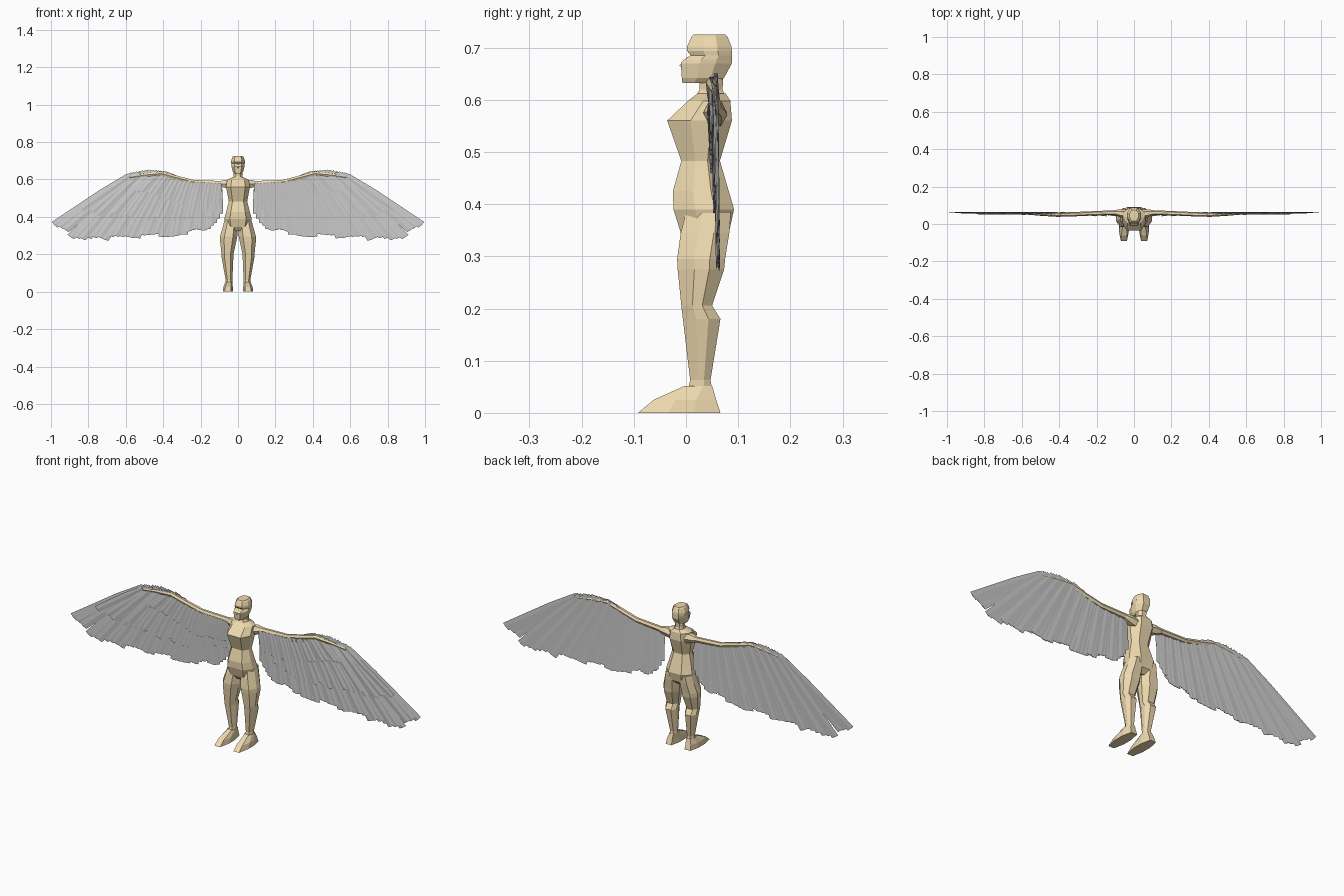
import bpy, random
from mathutils import Vector

random.seed(4)
skin = bpy.data.materials.new("tan")
skin.diffuse_color = (0.86, 0.70, 0.43, 1)


def make(name, verts, faces, mat=None, mirror=False):
    me = bpy.data.meshes.new(name)
    me.from_pydata(verts, [], faces)
    ob = bpy.data.objects.new(name, me)
    bpy.context.collection.objects.link(ob)
    if mat:
        me.materials.append(mat)
    if mirror:
        m = ob.modifiers.new("mirror", 'MIRROR')
        m.use_mirror_merge = False
    return ob


def skin_rings(rings):
    n = len(rings[0])
    verts = [p for r in rings for p in r]
    faces = [(k * n + i, k * n + (i + 1) % n, (k + 1) * n + (i + 1) % n, (k + 1) * n + i)
             for k in range(len(rings) - 1) for i in range(n)]
    faces.append(tuple(reversed(range(n))))
    faces.append(tuple(range(len(verts) - n, len(verts))))
    return verts, faces


def loft(name, rows, front=0.5, back=0.5, mirror=False):
    """Rows of z, centre x, half width, front y, back y -> eight-sided body"""
    rings = []
    for z, cx, w, f, b in rows:
        d = b - f
        half = [(front, f), (1, f + d * 0.36), (1, f + d * 0.68), (back, b)]
        pts = half + [(-u, y) for u, y in reversed(half)]
        rings.append([(cx + u * w, y, z) for u, y in pts])
    return make(name, *skin_rings(rings), skin, mirror)


# Torso, neck and head
loft("torso", [(0.325, 0, 0.022, 0.005, 0.06), (0.345, 0, 0.062, -0.010, 0.082),
               (0.39, 0, 0.073, -0.024, 0.092), (0.425, 0, 0.064, -0.025, 0.082),
               (0.483, 0, 0.049, -0.009, 0.065), (0.56, 0, 0.064, -0.036, 0.088),
               (0.598, 0, 0.058, 0.004, 0.085), (0.612, 0, 0.028, 0.022, 0.076)], 0.6, 0.5)
loft("neck", [(0.60, 0, 0.028, 0.015, 0.078), (0.62, 0, 0.023, 0.026, 0.070),
              (0.65, 0, 0.023, 0.026, 0.072)])
loft("head", [(0.632, 0, 0.020, -0.007, 0.055), (0.642, 0, 0.028, -0.008, 0.073),
              (0.67, 0, 0.035, -0.010, 0.088), (0.677, 0, 0.036, -0.004, 0.088),
              (0.685, 0, 0.036, 0.009, 0.088), (0.694, 0, 0.037, 0.002, 0.088),
              (0.702, 0, 0.036, 0.002, 0.087), (0.72, 0, 0.030, 0.010, 0.080),
              (0.725, 0, 0.024, 0.015, 0.075)], 0.55, 0.5)
nose = [(-0.004, 0.004, 0.684), (0.004, 0.004, 0.684), (0.006, -0.008, 0.661),
        (-0.006, -0.008, 0.661), (0, -0.013, 0.666)]
make("nose", nose, [(0, 1, 4), (1, 2, 4), (2, 3, 4), (3, 0, 4), (3, 2, 1, 0)], skin)

# Legs and feet
loft("leg", [(0.045, 0.048, 0.018, 0.004, 0.050), (0.063, 0.048, 0.018, 0.008, 0.047),
             (0.18, 0.056, 0.031, -0.006, 0.066), (0.206, 0.056, 0.033, -0.009, 0.050),
             (0.275, 0.052, 0.044, -0.016, 0.073), (0.295, 0.050, 0.046, -0.017, 0.075),
             (0.345, 0.042, 0.040, -0.010, 0.083), (0.385, 0.038, 0.033, 0.0, 0.086)],
     0.5, 0.5, True)
loft("foot", [(0, 0.054, 0.027, -0.092, 0.066), (0.025, 0.053, 0.025, -0.062, 0.058),
              (0.052, 0.048, 0.019, -0.002, 0.050)], 0.6, 0.6, True)

# Wing arm: six-sided tube along the leading edge (x, y, z, radius)
arm = [(0.035, 0.055, 0.570, 0.026), (0.068, 0.056, 0.576, 0.025), (0.092, 0.060, 0.577, 0.018),
       (0.105, 0.061, 0.580, 0.014), (0.24, 0.056, 0.587, 0.013), (0.33, 0.052, 0.610, 0.013),
       (0.41, 0.050, 0.632, 0.013), (0.50, 0.053, 0.624, 0.010), (0.60, 0.057, 0.608, 0.005)]
hexagon = [(1, 0), (0.5, 0.87), (-0.5, 0.87), (-1, 0), (-0.5, -0.87), (0.5, -0.87)]
make("wing_arm", *skin_rings([[(x, y + a * r * 0.9, z + b * r) for a, b in hexagon]
                              for x, y, z, r in arm]), skin, True)


def blade(verts, faces, root, tip, y0, y1, width, thick):
    """Thin ridged feather with a slanted blunt end"""
    a, b = Vector((root[0], y0, root[1])), Vector((tip[0], y1, tip[1]))
    d = (b - a).normalized()
    side = Vector((-d.z, 0, d.x))
    up = Vector((0, thick, 0))
    rings = []
    for p, w, skew in ((a, 0.55, 0), (a.lerp(b, 0.35), 0.95, 0), (b, 1, 0.3)):
        h = side * (width * w / 2)
        s = d * (width * skew)
        rings.append([p - h - s * 0.5 + up * 0.4, p - up, p + h + s * 0.2 + up * 0.4, p + up])
    v, f = skin_rings(rings)
    n = len(verts)
    verts += v
    faces += [tuple(i + n for i in q) for q in f]


def feathers(name, keys, count, w0, w1, dy, jitter):
    """Fan of feathers; keys hold position, root x, root z, tip x, tip z"""
    verts, faces = [], []
    for i in range(count):
        t = i / (count - 1)
        for lo, hi in zip(keys, keys[1:]):
            if t <= hi[0] + 1e-6:
                break
        u = (t - lo[0]) / (hi[0] - lo[0])
        rx, rz, tx, tz = (p + (q - p) * u for p, q in zip(lo[1:], hi[1:]))
        j = random.uniform(-jitter, jitter) if 0 < i < count - 1 else 0
        y = 0.055 + dy + (i % 3 - 1) * 0.0022
        blade(verts, faces, (rx, rz), (tx, tz + j), y - 0.003 * (1 - t), y + 0.003,
              w0 + (w1 - w0) * t, 0.0016)
    make(name, verts, faces, None, True)


# Flight feathers, then two shorter covering rows on the front
feathers("flight_feathers", [(0, 0.095, 0.58, 0.095, 0.415), (0.10, 0.14, 0.58, 0.15, 0.345),
                             (0.32, 0.25, 0.59, 0.31, 0.305), (0.55, 0.38, 0.642, 0.52, 0.295),
                             (0.76, 0.48, 0.648, 0.73, 0.287), (0.9, 0.56, 0.632, 0.88, 0.292),
                             (1, 0.59, 0.620, 0.982, 0.357)], 36, 0.028, 0.042, 0.003, 0.012)
feathers("middle_feathers", [(0, 0.095, 0.58, 0.10, 0.44), (0.32, 0.25, 0.59, 0.31, 0.38),
                             (0.6, 0.39, 0.64, 0.52, 0.40), (0.85, 0.50, 0.64, 0.72, 0.41),
                             (1, 0.58, 0.620, 0.84, 0.44)], 28, 0.026, 0.034, -0.002, 0.012)
feathers("short_feathers", [(0, 0.095, 0.58, 0.105, 0.475), (0.45, 0.25, 0.59, 0.29, 0.46),
                            (0.75, 0.36, 0.625, 0.43, 0.52), (1, 0.44, 0.64, 0.54, 0.535)],
         20, 0.026, 0.030, -0.008, 0.005)
